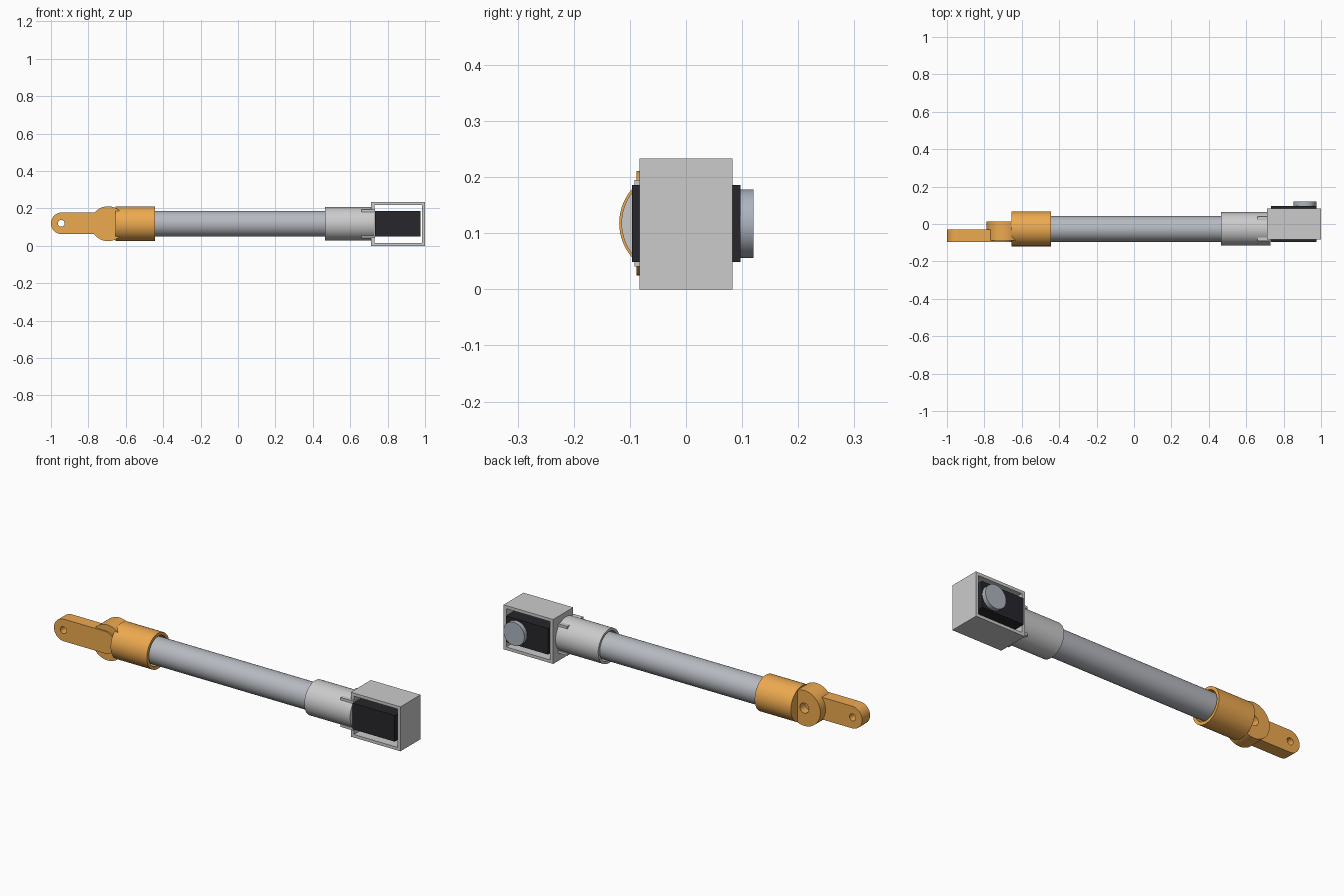
import bpy, bmesh, math
from mathutils import Matrix

if "Cube" in bpy.data.objects:
    bpy.data.objects.remove(bpy.data.objects["Cube"])

CY, CZ = -0.026, 0.118          # arm axis


def material(name, col):
    m = bpy.data.materials.new(name)
    m.diffuse_color = (*col, 1)
    m.use_nodes = True
    m.node_tree.nodes["Principled BSDF"].inputs["Base Color"].default_value = m.diffuse_color
    return m


ORANGE = material("orange", (0.85, 0.40, 0.08))
BLACK = material("black", (0.02, 0.02, 0.025))
STEEL = material("steel", (0.42, 0.46, 0.52))
TUBE = material("tube_grey", (0.47, 0.49, 0.53))
LIGHT = material("light_grey", (0.78, 0.79, 0.80))


def finish(name, bm, mat):
    bmesh.ops.recalc_face_normals(bm, faces=bm.faces)
    me = bpy.data.meshes.new(name)
    bm.to_mesh(me)
    bm.free()
    ob = bpy.data.objects.new(name, me)
    bpy.context.collection.objects.link(ob)
    if mat:
        me.materials.append(mat)
    return ob


def smooth(ob):
    bpy.ops.object.select_all(action='DESELECT')
    ob.select_set(True)
    bpy.context.view_layer.objects.active = ob
    bpy.ops.object.shade_smooth_by_angle(angle=math.radians(30))


def box(name, x, y, z, mat):
    bm = bmesh.new()
    bmesh.ops.create_cube(bm, size=1)
    for v in bm.verts:
        for i, (a, b) in enumerate((x, y, z)):
            v.co[i] = a if v.co[i] < 0 else b
    return finish(name, bm, mat)


def lathe_x(name, profile, mat):
    """Closed (x, radius) profile turned around the arm axis."""
    bm, n = bmesh.new(), 64
    rings = [[bm.verts.new((x, CY + r * math.cos(2 * math.pi * k / n),
                            CZ + r * math.sin(2 * math.pi * k / n)))
              for k in range(n)] for x, r in profile]
    for a, b in zip(rings, rings[1:] + rings[:1]):
        for k in range(n):
            j = (k + 1) % n
            bm.faces.new((a[k], a[j], b[j], b[k]))
    ob = finish(name, bm, mat)
    smooth(ob)
    return ob


def disc_y(name, x, z, r, y0, y1, mat):
    bm = bmesh.new()
    bmesh.ops.create_cone(bm, cap_ends=True, segments=64, radius1=r, radius2=r,
                          depth=y1 - y0,
                          matrix=Matrix.Translation((x, (y0 + y1) / 2, z))
                          @ Matrix.Rotation(math.pi / 2, 4, 'X'))
    return finish(name, bm, mat)


def cut(ob, cutter):
    m = ob.modifiers.new("cut", 'BOOLEAN')
    m.operation, m.solver, m.object = 'DIFFERENCE', 'EXACT', cutter
    bpy.context.view_layer.update()
    dg = bpy.context.evaluated_depsgraph_get()
    me = bpy.data.meshes.new_from_object(ob.evaluated_get(dg))
    ob.modifiers.clear()
    ob.data = me
    bpy.data.objects.remove(cutter)


# main tube and the two sleeves gripping its ends
lathe_x("main_tube", [(-0.6, 0.05), (-0.6, 0.069), (0.66, 0.069), (0.66, 0.05)], TUBE)
lathe_x("joint_sleeve", [(-0.655, 0.0005), (-0.655, 0.093), (-0.445, 0.093),
                         (-0.445, 0.077), (-0.6, 0.077), (-0.6, 0.0005)], ORANGE)
lathe_x("motor_sleeve", [(0.73, 0.0005), (0.73, 0.089), (0.465, 0.089),
                         (0.465, 0.076), (0.66, 0.076), (0.66, 0.0005)], LIGHT)

# knuckle disc with blind pin hole at the back
knuckle = disc_y("knuckle", -0.695, CZ, 0.093, -0.088, 0.013, ORANGE)
cut(knuckle, disc_y("pin_cutter", -0.695, CZ, 0.026, -0.04, 0.05, None))
smooth(knuckle)

# end link: capsule outline with a bolt hole
bm = bmesh.new()
R, outline = 0.058, []
for cx, start in ((-0.942, 90), (-0.705, -90)):
    for k in range(25):
        a = math.radians(start + 180 * k / 24)
        outline.append((cx + R * math.cos(a), -0.096, CZ + 0.002 + R * math.sin(a)))
face = bm.faces.new([bm.verts.new(p) for p in outline])
ext = bmesh.ops.extrude_face_region(bm, geom=[face])
bmesh.ops.translate(bm, vec=(0, 0.066, 0),
                    verts=[g for g in ext["geom"] if isinstance(g, bmesh.types.BMVert)])
link = finish("end_link", bm, ORANGE)
cut(link, disc_y("bolt_cutter", -0.945, CZ + 0.002, 0.018, -0.2, 0.1, None))
smooth(link)

# motor housing, open front and back
housing = box("motor_housing", (0.712, 1.0), (-0.083, 0.083), (0, 0.233), LIGHT)
cut(housing, box("housing_cutter", (0.73, 0.984), (-0.2, 0.2), (0.016, 0.217), None))

# thin mounting tabs running into the sleeve
for side, z in (("upper", 0.188), ("lower", 0.047)):
    box(side + "_tab", (0.66, 0.733), (-0.092, 0.041), (z - 0.0065, z + 0.0065), LIGHT)

# motor and its output horn
box("motor", (0.732, 0.976), (-0.096, 0.097), (0.049, 0.186), BLACK)
smooth(disc_y("output_horn", 0.914, 0.117, 0.061, 0.097, 0.12, STEEL))
